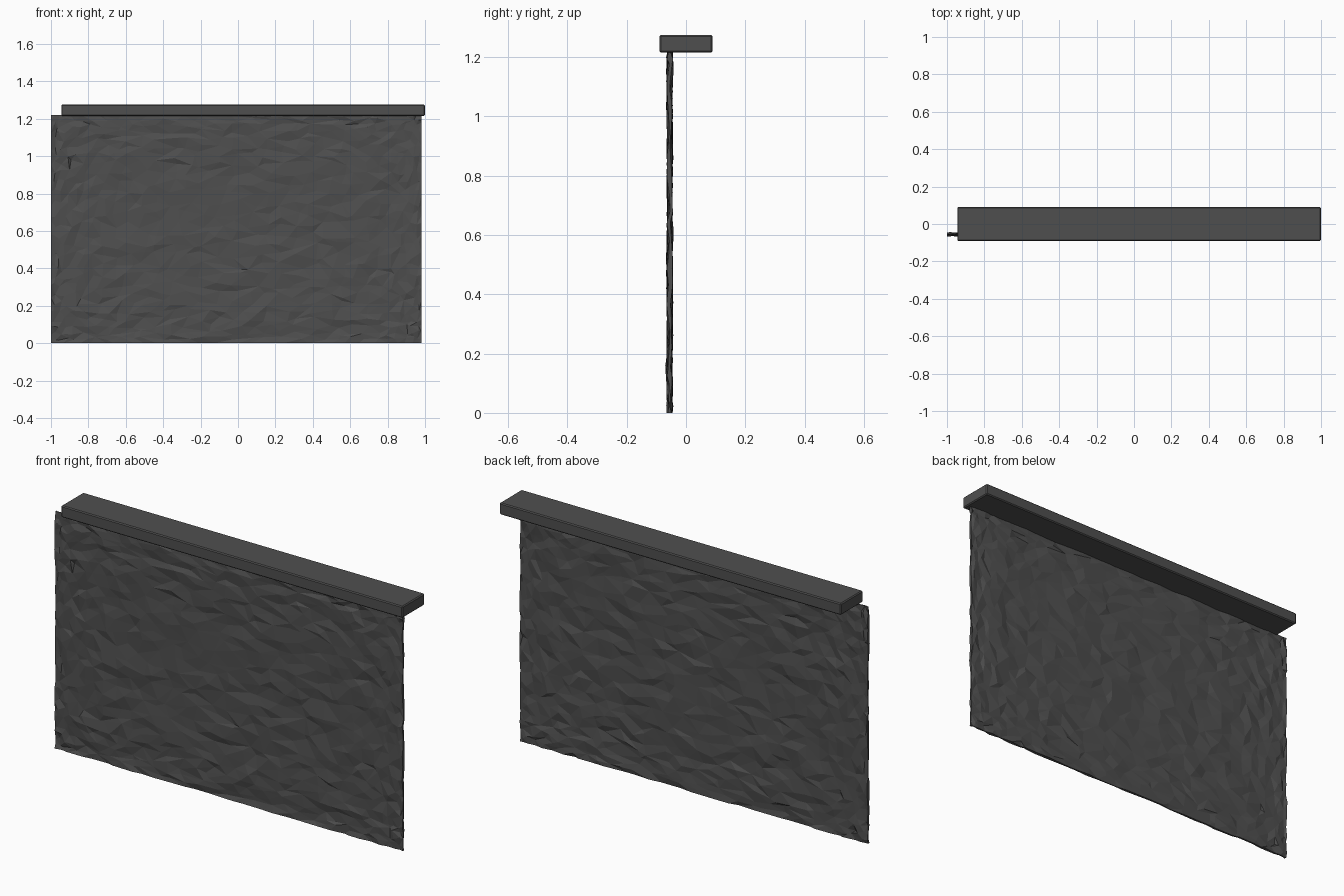
import bpy, bmesh, random
from mathutils import Vector, noise
from mathutils.geometry import delaunay_2d_cdt

if "Cube" in bpy.data.objects:
    bpy.data.objects.remove(bpy.data.objects["Cube"])

random.seed(7)

grey = bpy.data.materials.new("dark_grey")
grey.diffuse_color = (0.078, 0.078, 0.078, 1)
grey.use_nodes = True
grey.node_tree.nodes["Principled BSDF"].inputs["Base Color"].default_value = grey.diffuse_color


def add_object(name, bm):
    bmesh.ops.recalc_face_normals(bm, faces=bm.faces)
    mesh = bpy.data.meshes.new(name)
    bm.to_mesh(mesh)
    bm.free()
    mesh.materials.append(grey)
    obj = bpy.data.objects.new(name, mesh)
    bpy.context.collection.objects.link(obj)
    return obj


def crowd(t, amount):
    """Map 0..1 to 0..1 with the points packed closer near both ends."""
    return (1 - amount) * t + amount * t * t * (3 - 2 * t)


# Rough stone panel: irregular triangles, finer towards the edges
X0, X1, Z1, Y = -1.0, 0.98, 1.22, -0.055
NU, NV = 32, 27
points = []
for i in range(NU + 1):
    for j in range(NV + 1):
        u, v = i / NU, j / NV
        if 0 < i < NU:
            u += random.uniform(-0.42, 0.42) / NU
        if 0 < j < NV:
            v += random.uniform(-0.42, 0.42) / NV
        points.append(Vector((u, v * NV / NU)))
verts2d, _, tris, *_ = delaunay_2d_cdt(points, [], [], 0, 1e-6)


def relief(x, z, side):
    wave = noise.noise(Vector((x * 5, z * 9, side * 20))) * 0.005
    return Y + side * 0.005 + wave + random.uniform(-0.006, 0.006)


bm = bmesh.new()
layers = []
for side in (-1, 1):
    layer = []
    for p in verts2d:
        x = X0 + (X1 - X0) * crowd(p.x, 0.75)
        z = Z1 * crowd(min(1, max(0, p.y * NU / NV)), 0.5)
        layer.append(bm.verts.new((x, relief(x, z, side), z)))
    layers.append(layer)
front, back = layers
for f, b in zip(front, back):       # keep a minimum thickness
    if b.co.y - f.co.y < 0.004:
        mid = (b.co.y + f.co.y) / 2
        f.co.y, b.co.y = mid - 0.002, mid + 0.002
for tri in tris:
    bm.faces.new([front[k] for k in tri])
    bm.faces.new([back[k] for k in reversed(tri)])
# close the rim between the two rough faces
bmesh.ops.bridge_loops(bm, edges=[e for e in bm.edges if e.is_boundary])
bmesh.ops.triangulate(bm, faces=bm.faces)
add_object("rough_stone_panel", bm)

# Cap slab with a small edge chamfer
bm = bmesh.new()
bmesh.ops.create_cube(bm, size=1)
for v in bm.verts:
    v.co = Vector((0.0275 + v.co.x * 1.945, v.co.y * 0.18, 1.245 + v.co.z * 0.06))
bmesh.ops.bevel(bm, geom=bm.edges[:], offset=0.005, segments=1, affect='EDGES')
add_object("cap_slab", bm)
